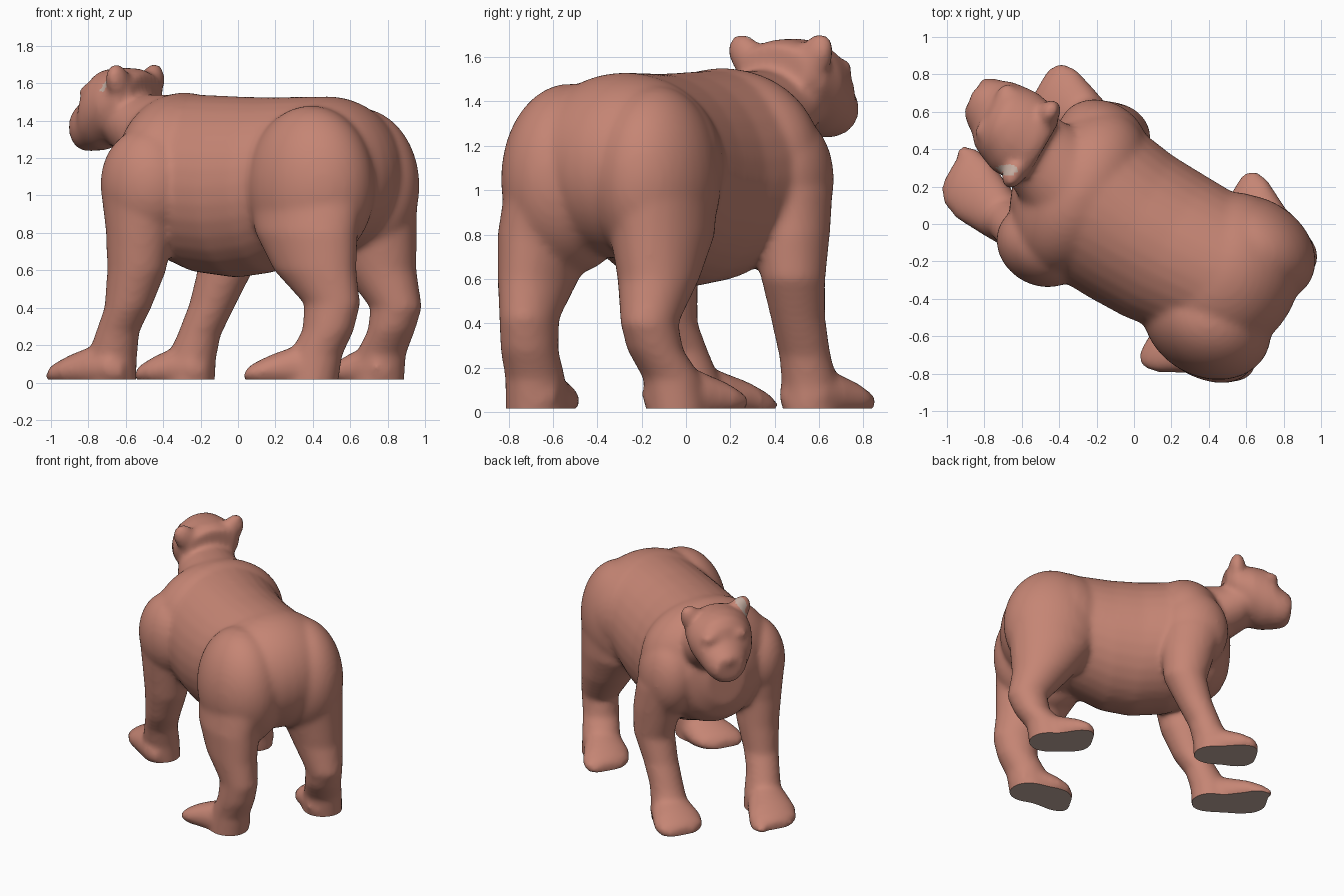
import bpy, bmesh, math
from mathutils import Matrix

# Local frame: x runs forward along the bear, y is its side (b), z up.
SEG = 32
bm = bmesh.new()


def loft(sections, axis):
    """Closed tube through (a, b, z, r1, r2); rings lie flat ('z') or upright ('a')."""
    rings = []
    for a, b, z, r1, r2 in sections:
        ring = []
        for i in range(SEG):
            t = math.tau * i / SEG
            c, s = math.cos(t), math.sin(t)
            if axis == 'z':
                p = (a + (r1 + .007) * c, -(b + (r2 + .007) * s), z)
            else:
                p = (a, -(b + r1 * c), z + r2 * s)
            ring.append(bm.verts.new(p))
        rings.append(ring)
    for p, q in zip(rings, rings[1:]):
        for i in range(SEG):
            j = (i + 1) % SEG
            bm.faces.new((p[i], p[j], q[j], q[i]))
    bm.faces.new(rings[0])
    bm.faces.new(rings[-1])


def ball(a, b, z, ra, rb, rz, tilt=0):
    m = (Matrix.Translation((a, -b, z)) @ Matrix.Rotation(tilt, 4, 'X')
         @ Matrix.Diagonal((ra, rb, rz, 1)))
    bmesh.ops.create_uvsphere(bm, u_segments=36, v_segments=24, radius=1, matrix=m)


def foot(a0, b0, a1, b1):
    """Paw from heel to toe with a shared profile (t, z, half width, half height)."""
    prof = [(0, .06, .06, .05), (.12, .08, .12, .10), (.4, .08, .15, .125),
            (.7, .06, .18, .095), (.9, .045, .165, .065), (1, .03, .10, .04)]
    loft([(a0 + (a1 - a0) * t, b0 + (b1 - b0) * t, z, w, h) for t, z, w, h in prof], 'a')


# Torso
loft([(-.84, 0, 1.14, .12, .16), (-.78, 0, 1.14, .26, .26), (-.68, 0, 1.14, .35, .34),
      (-.5, 0, 1.12, .41, .41), (-.2, -.02, 1.055, .435, .47), (0, -.02, 1.045, .44, .485),
      (.25, 0, 1.065, .455, .475), (.42, 0, 1.1, .42, .44), (.54, 0, 1.08, .35, .38),
      (.62, 0, 1.06, .26, .29), (.67, 0, 1.05, .14, .17)], 'a')
# Rump and withers
ball(-.55, 0, 1.11, .405, .46, .42)
ball(.33, 0, 1.15, .32, .48, .40)
# Haunches and shoulders
ball(-.6, -.26, 1.05, .36, .29, .43)
ball(-.62, .205, 1.05, .35, .27, .42)
ball(.37, -.35, 1.06, .25, .21, .30)
ball(.37, .31, 1.05, .25, .2, .30)

# Neck
loft([(.4, 0, 1.3, .28, .24), (.6, .05, 1.33, .235, .21),
      (.75, .09, 1.4, .2, .18), (.85, .1, 1.45, .15, .15)], 'a')
# Head, brow and muzzle
loft([(.62, .1, 1.54, .18, .115), (.68, .1, 1.515, .23, .165), (.8, .11, 1.48, .24, .205),
      (.9, .125, 1.455, .215, .215), (.955, .135, 1.43, .195, .19), (.99, .15, 1.385, .165, .15),
      (1.05, .16, 1.365, .135, .125), (1.09, .17, 1.365, .10, .095)], 'a')
ball(1.075, .17, 1.42, .03, .05, .035)
for b in (.04, .25):
    ball(.94, b, 1.55, .05, .07, .045)
# Ears, broad at the skull and pointed outward
for b, turn in ((-.08, -.6), (.275, .5)):
    ball(.69, b, 1.60, .06, .08, .115, turn)

# Hind legs
loft([(-.6, -.3, 1.0, .33, .22), (-.63, -.36, .8, .29, .185), (-.69, -.37, .6, .23, .155),
      (-.79, -.36, .42, .15, .12), (-.77, -.37, .28, .135, .12), (-.70, -.38, .15, .14, .125),
      (-.67, -.39, -.03, .14, .13)], 'z')
foot(-.80, -.35, -.37, -.49)
loft([(-.63, .23, 1.0, .31, .23), (-.645, .25, .8, .28, .21), (-.715, .27, .6, .20, .17),
      (-.815, .28, .40, .135, .12), (-.78, .29, .28, .12, .12), (-.69, .33, .15, .13, .125),
      (-.66, .34, -.03, .14, .13)], 'z')
foot(-.79, .30, -.37, .42)

# Front legs
loft([(.39, -.37, 1.0, .21, .17), (.40, -.365, .8, .175, .155), (.42, -.355, .6, .155, .14),
      (.475, -.355, .4, .12, .115), (.55, -.335, .27, .11, .11), (.60, -.31, .13, .13, .12),
      (.61, -.30, -.03, .13, .12)], 'z')
foot(.48, -.35, .995, -.235)
ball(.92, -.13, .03, .10, .055, .045)
loft([(.36, .34, 1.0, .21, .17), (.32, .37, .8, .18, .155), (.30, .385, .6, .145, .135),
      (.37, .37, .42, .12, .115), (.45, .36, .25, .11, .11), (.5, .36, .12, .13, .12),
      (.51, .36, -.03, .13, .12)], 'z')
foot(.37, .35, .81, .395)

# Turn the bear to its diagonal pose
bmesh.ops.recalc_face_normals(bm, faces=bm.faces)
bmesh.ops.transform(bm, matrix=Matrix.Rotation(math.radians(150), 4, 'Z'), verts=bm.verts)
mesh = bpy.data.meshes.new("bear_body")
bm.to_mesh(mesh)
bm.free()
bear = bpy.data.objects.new("bear_body", mesh)
bpy.context.collection.objects.link(bear)

# Fuse the parts into one skin
rm = bear.modifiers.new("fuse", 'REMESH')
rm.mode = 'VOXEL'
rm.voxel_size = .018
sm = bear.modifiers.new("soften", 'SMOOTH')
sm.factor = .5
sm.iterations = 12
bpy.context.view_layer.update()
bm = bmesh.new()
bm.from_object(bear, bpy.context.evaluated_depsgraph_get())
bear.modifiers.clear()

# Flat grey soles
bmesh.ops.bisect_plane(bm, geom=bm.verts[:] + bm.edges[:] + bm.faces[:],
                       plane_co=(0, 0, .016), plane_no=(0, 0, 1), clear_inner=True)
rim = [e for e in bm.edges if e.is_boundary]
bmesh.ops.edgeloop_fill(bm, edges=rim, mat_nr=1)
bm.normal_update()
for f in bm.faces:
    c = f.calc_center_median()
    f.smooth = True
    if c.z < .0165 and len(f.verts) > 6:
        f.material_index = 1
        f.smooth = False
        if f.normal.z > 0:
            f.normal_flip()
    # Grey patch on one ear
    elif c.z > 1.55 and f.normal.z > .2 and \
            ((c.x + .68) / .06) ** 2 + ((c.y - .29) / .028) ** 2 < 1:
        f.material_index = 1
bm.to_mesh(mesh)
bm.free()

for name, col in (("clay_red", (.56, .235, .175, 1)), ("warm_grey", (.54, .41, .35, 1))):
    mat = bpy.data.materials.new(name)
    mat.diffuse_color = col
    mesh.materials.append(mat)
